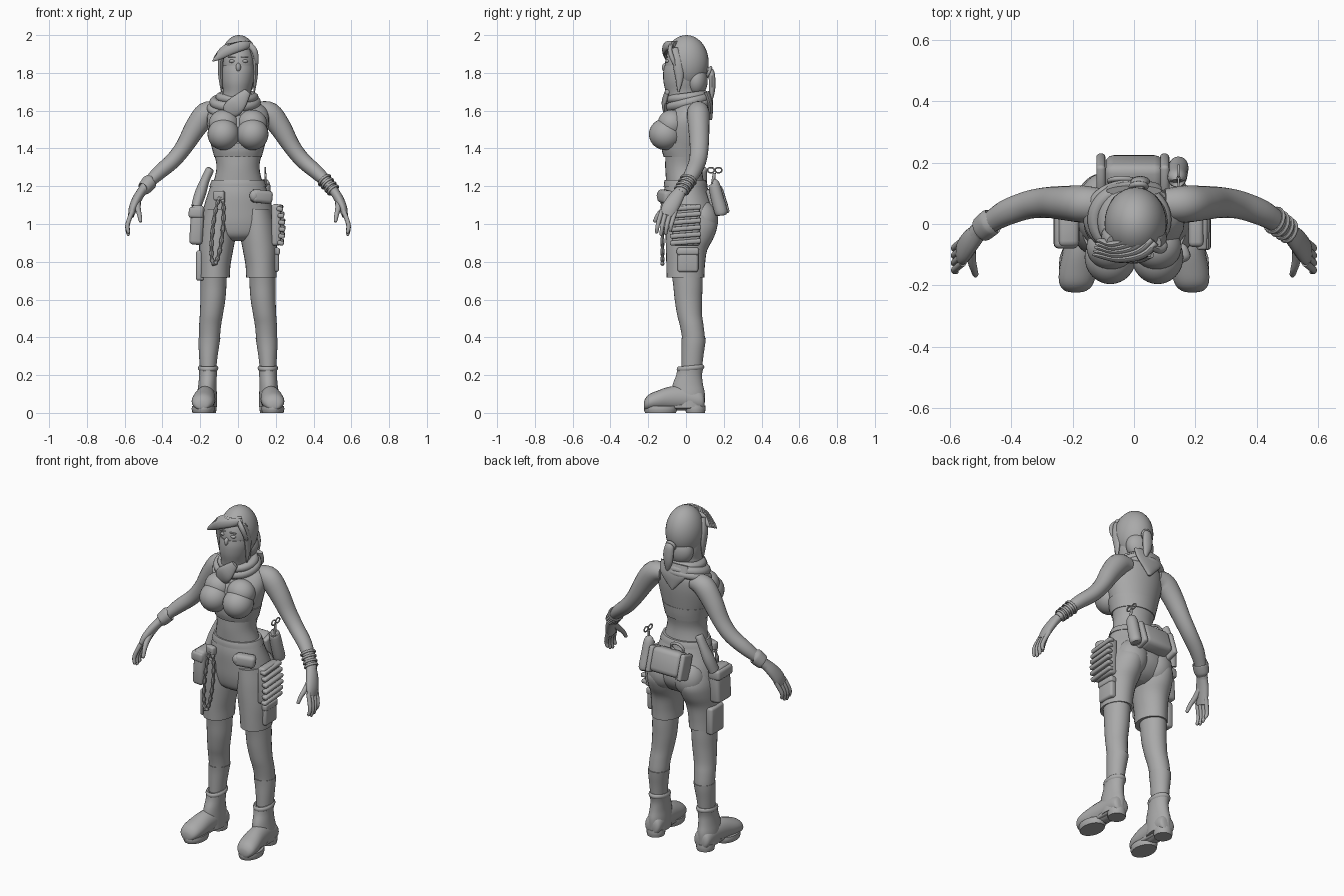
import bpy, bmesh, math
from mathutils import Vector, Matrix, Euler

mat = bpy.data.materials.new("clay_grey")
mat.diffuse_color = (0.4, 0.4, 0.4, 1)


def finish(name, bm, mirror=False):
    bmesh.ops.recalc_face_normals(bm, faces=bm.faces)
    me = bpy.data.meshes.new(name)
    bm.to_mesh(me)
    bm.free()
    me.materials.append(mat)
    ob = bpy.data.objects.new(name, me)
    bpy.context.collection.objects.link(ob)
    if mirror:
        ob.modifiers.new("mirror", 'MIRROR').use_mirror_merge = False
    return ob


def smooth_path(pts, steps):
    """Catmull-Rom through (x, y, z, ra, rb) sections."""
    out, n = [], len(pts)
    for i in range(n - 1):
        a, b, c, d = pts[max(i - 1, 0)], pts[i], pts[i + 1], pts[min(i + 2, n - 1)]
        for k in range(steps):
            t = k / steps
            out.append([0.5 * (2 * q + (r - p) * t + (2 * p - 5 * q + 4 * r - s) * t * t
                               + (3 * q - p - 3 * r + s) * t ** 3) for p, q, r, s in zip(a, b, c, d)])
    return out + [list(pts[-1])]


def loft(name, pts, mirror=False, axis=None, ref=(0, 1, 0), closed=False, sides=20, steps=4):
    """Elliptical sections swept along a path."""
    if not closed:
        pts = smooth_path(pts, steps)
    bm, rings, n = bmesh.new(), [], len(pts)
    P = [Vector(p[:3]) for p in pts]
    for i, p in enumerate(pts):
        if axis:
            t = Vector(axis)
        elif closed:
            t = (P[(i + 1) % n] - P[i - 1]).normalized()
        else:
            t = (P[min(i + 1, n - 1)] - P[max(i - 1, 0)]).normalized()
        u = t.cross(Vector(ref)).normalized()
        v = t.cross(u)
        rings.append([bm.verts.new(P[i] + u * max(p[3], .001) * math.cos(a) + v * max(p[4], .001) * math.sin(a))
                      for a in (2 * math.pi * k / sides for k in range(sides))])
    for i in range(n if closed else n - 1):
        r, s = rings[i], rings[(i + 1) % n]
        for k in range(sides):
            j = (k + 1) % sides
            bm.faces.new((r[k], r[j], s[j], s[k]))
    if not closed:
        bm.faces.new(rings[0])
        bm.faces.new(rings[-1])
    return finish(name, bm, mirror)


def stack(name, rows, mirror=False):
    """Horizontal sections: (z, centre x, half width, front y, back y)."""
    return loft(name, [(cx, (f + b) / 2, z, rx, (b - f) / 2) for z, cx, rx, f, b in rows],
                mirror, axis=(0, 0, 1), sides=28)


def hoop(name, c, rx, ry, ra, rb, tilt=0, mirror=False, rot=(0, 0, 0), n=40):
    R = Euler(rot).to_matrix()
    pts = []
    for i in range(n):
        a = 2 * math.pi * i / n
        p = Vector(c) + R @ Vector((rx * math.cos(a), ry * math.sin(a), tilt * math.sin(a)))
        pts.append((*p, ra, rb))
    return loft(name, pts, mirror, ref=R @ Vector((0, 0, 1)), closed=True, sides=10)


def ball(name, c, s, mirror=False, rot=(0, 0, 0), cut=None):
    bm = bmesh.new()
    M = Matrix.Translation(c) @ Euler(rot).to_matrix().to_4x4() @ Matrix.Diagonal((*s, 1))
    bmesh.ops.create_uvsphere(bm, u_segments=32, v_segments=20, radius=1, matrix=M)
    if cut:
        bmesh.ops.delete(bm, geom=[f for f in bm.faces if cut(f.calc_center_median())], context='FACES')
    return finish(name, bm, mirror)


def box(name, c, s, rot=(0, 0, 0), bevel=.012, mirror=False):
    bm = bmesh.new()
    M = Matrix.Translation(c) @ Euler(rot).to_matrix().to_4x4() @ Matrix.Diagonal((*s, 1))
    bmesh.ops.create_cube(bm, size=1, matrix=M)
    bmesh.ops.bevel(bm, geom=bm.edges[:], offset=bevel, segments=3, affect='EDGES', profile=.5)
    return finish(name, bm, mirror)


# Torso, neck and cropped top
stack("torso", [(1.16, 0, .145, -.1, .11), (1.22, 0, .13, -.105, .095), (1.30, 0, .114, -.11, .085),
                (1.38, 0, .128, -.11, .1), (1.47, 0, .152, -.12, .115), (1.55, 0, .165, -.11, .125),
                (1.61, 0, .15, -.07, .125), (1.65, 0, .10, -.05, .115), (1.70, 0, .06, -.05, .08),
                (1.78, 0, .055, -.05, .07)])
stack("top_band", [(1.355, 0, .126, -.118, .1), (1.39, 0, .135, -.128, .106), (1.43, 0, .146, -.13, .11)])
ball("bust", (.077, -.108, 1.475), (.084, .088, .084), True)
ball("upper_bust", (.075, -.075, 1.53), (.08, .075, .075), True)

# Arms and hands
loft("arm", [(.10, .065, 1.60, .045, .05), (.165, .065, 1.585, .062, .06), (.225, .068, 1.51, .057, .056),
             (.285, .07, 1.41, .046, .05), (.345, .062, 1.335, .042, .046), (.42, .035, 1.27, .038, .042),
             (.475, 0, 1.215, .029, .034), (.515, -.032, 1.165, .025, .032)], True)
loft("palm", [(.505, -.025, 1.18, .024, .03), (.533, -.055, 1.135, .025, .04), (.555, -.085, 1.085, .023, .044),
              (.566, -.1, 1.045, .016, .038)], True)
for i, dz in enumerate((.012, 0, .006, .022)):
    y = -.135 + i * .024
    loft("finger", [(.558, y + .008, 1.07, .013, .012), (.578, y - .008, 1.02, .012, .012),
                    (.586, y - .016, .98 + dz / 2, .011, .011), (.58, y - .02, .945 + dz, .009, .009),
                    (.577, y - .02, .939 + dz, .003, .003)], True, sides=10)
loft("thumb", [(.528, -.06, 1.13, .015, .018), (.53, -.11, 1.085, .015, .016), (.522, -.145, 1.05, .012, .013),
               (.516, -.165, 1.015, .009, .01), (.515, -.168, 1.01, .002, .002)], True, sides=10)

# Wrist bands
turn = (.35, 2.42, 0)
for i, k in enumerate((0, .35, .7, 1)):
    c = Vector((.458, .012, 1.232)).lerp(Vector((.503, -.022, 1.18)), k)
    hoop("wrist_band", c, .037 - .005 * k, .041 - .004 * k, .006, .007, rot=turn, n=24)
cuff = [(-.465, .008, 1.225, .035, .04), (-.469, .005, 1.221, .041, .045), (-.495, -.016, 1.19, .037, .043),
        (-.499, -.019, 1.186, .03, .036)]
loft("wrist_cuff", cuff)

# Shorts
stack("shorts_hips", [(1.225, 0, .138, -.108, .104), (1.16, 0, .16, -.118, .125), (1.08, 0, .184, -.115, .155),
                      (1.0, 0, .195, -.108, .158), (.94, 0, .165, -.09, .12), (.91, 0, .07, -.05, .07)])
stack("shorts_leg", [(1.08, .095, .08, -.105, .13), (1.0, .103, .095, -.108, .165), (.93, .109, .096, -.108, .148),
                     (.86, .116, .09, -.106, .112), (.78, .122, .082, -.104, .1), (.718, .124, .081, -.102, .097)], True)
ball("seat_curve", (.085, .085, 1.02), (.09, .085, .105), True)
stack("waistband", [(1.195, 0, .153, -.118, .116), (1.215, 0, .146, -.117, .112), (1.232, 0, .139, -.113, .105)])

# Legs and socks
stack("leg", [(.76, .128, .07, -.08, .088), (.68, .130, .069, -.068, .088), (.6, .133, .066, -.06, .085),
              (.52, .141, .061, -.047, .085), (.46, .148, .058, -.032, .093), (.39, .152, .055, -.02, .1),
              (.32, .156, .048, -.02, .093), (.25, .159, .041, -.02, .082), (.2, .16, .04, -.02, .08)], True)
stack("sock", [(.397, .151, .058, -.025, .105), (.36, .154, .055, -.023, .101), (.3, .157, .049, -.023, .092),
               (.22, .159, .042, -.023, .083)], True)

# Boots
stack("boot_shaft", [(.03, .165, .054, -.07, .098), (.1, .164, .052, -.075, .1), (.15, .162, .048, -.07, .09),
                     (.2, .159, .047, -.052, .085), (.24, .158, .05, -.045, .092)], True)
hoop("boot_collar", (.158, .024, .237), .043, .062, .011, .014, .006, True)
loft("boot_foot", [(.164, .098, .055, .03, .03), (.164, .08, .065, .05, .055), (.168, 0, .078, .052, .065),
                   (.175, -.08, .076, .056, .064), (.183, -.15, .066, .061, .052), (.188, -.195, .056, .055, .042),
                   (.19, -.217, .045, .036, .028), (.19, -.223, .04, .012, .01)], True, axis=(0, 1, 0), ref=(0, 0, 1))
loft("boot_sole", [(.184, -.135, 0, .057, .082), (.184, -.135, .018, .061, .088), (.184, -.135, .036, .06, .087)],
     True, axis=(0, 0, 1))
loft("boot_heel", [(.165, .05, 0, .048, .05), (.165, .05, .02, .051, .053), (.165, .05, .04, .05, .052)],
     True, axis=(0, 0, 1))
box("boot_shank", (.172, -.04, .036), (.085, .14, .028), bevel=.01, mirror=True)

# Head, eyes and face covering
ball("head", (.004, -.005, 1.84), (.087, .106, .14))
for x in (-.032, .036):
    ball("eye", (x, -.097, 1.862), (.017, .012, .009))
    box("brow", (x, -.1, 1.884), (.04, .012, .007), bevel=.003)
stack("face_scarf", [(1.838, .002, .086, -.115, .08), (1.80, .001, .088, -.121, .08), (1.75, -.002, .084, -.119, .08),
                     (1.70, -.005, .075, -.108, .08), (1.66, -.01, .085, -.1, .1), (1.61, -.012, .115, -.09, .115)])
ball("nose_bridge", (.002, -.108, 1.828), (.014, .02, .024))

# Neck scarf folds and hanging corner
hoop("scarf_fold_upper", (-.005, .008, 1.672), .088, .088, .026, .024, .012)
hoop("scarf_fold_middle", (-.015, .015, 1.645), .112, .098, .025, .026, .025)
hoop("scarf_fold_lower", (-.022, .022, 1.615), .122, .1, .022, .022, .036)
loft("scarf_front_drape", [(.05, -.1, 1.70, .02, .012), (.0, -.115, 1.64, .045, .014), (-.04, -.1, 1.60, .045, .016),
                           (-.06, -.088, 1.575, .015, .01)])
loft("scarf_back_corner", [(0, .108, 1.70, .09, .018), (0, .126, 1.64, .085, .016), (0, .13, 1.59, .045, .012),
                           (0, .13, 1.55, .008, .008)])

# Hair: cap, swept fringe, side locks and ponytail
ball("hair_cap", (.005, .002, 1.855), (.101, .118, .145), cut=lambda p: p.y < -.04 and p.z < 1.915)
for i in range(5):
    d = i * .012
    loft("fringe_lock", [(.07 - d, -.06 + d, 1.95 + d / 2, .014, .012), (.03 - d, -.10 + d, 1.945, .024, .012),
                         (-.04 - d / 2, -.115 + d, 1.922, .026, .012), (-.10, -.105 + d, 1.886 + d / 4, .018, .01),
                         (-.135 + d / 4, -.1 + d, 1.862 + d / 2, .003, .003)], sides=12)
loft("fringe_short", [(.055, -.075, 1.955, .014, .01), (.085, -.085, 1.92, .016, .012), (.098, -.07, 1.87, .012, .012),
                      (.1, -.055, 1.83, .003, .003)], sides=12)
loft("side_lock", [(.075, -.06, 1.93, .014, .02), (.092, -.045, 1.86, .014, .028), (.092, -.035, 1.78, .012, .022),
                   (.086, -.04, 1.70, .004, .005)], True, sides=12)
ball("hair_nape", (.005, .055, 1.76), (.085, .06, .085))
hoop("hair_tie", (.015, .122, 1.805), .024, .024, .009, .009, rot=(1.2, 0, 0), n=24)
loft("ponytail", [(.012, .105, 1.815, .016, .014), (.015, .13, 1.808, .026, .018), (.02, .138, 1.765, .032, .018),
                  (.022, .138, 1.715, .028, .017), (.028, .135, 1.67, .014, .01), (.03, .132, 1.65, .003, .003)], sides=14)

# Rear pack with end straps, bottle and shears
box("rear_pack", (.0, .165, 1.125), (.19, .095, .145), (.3, 0, 0), .028)
for x in (-.108, .1):
    box("pack_strap", (x, .168, 1.12), (.03, .09, .15), (.3, 0, 0), .012)
loft("bottle", [(.14, .14, 1.22, .018, .018), (.14, .148, 1.21, .03, .03), (.142, .165, 1.14, .033, .034),
                (.145, .187, 1.06, .032, .034), (.145, .19, 1.048, .02, .02)])
loft("shears_blade", [(.145, .14, 1.20, .006, .01), (.145, .15, 1.27, .006, .008)])
for y in (.132, .172):
    hoop("shears_grip", (.145, y, 1.285), .014, .018, .004, .004, rot=(0, math.pi / 2, 0), n=20)
hoop("rear_coil", (-.04, .14, 1.21), .04, .03, .008, .008, rot=(1.3, 0, 0), n=24)

# Hip holster on one side
loft("holster", [(-.145, .085, 1.295, .014, .02), (-.15, .085, 1.285, .022, .026), (-.175, .082, 1.23, .024, .03),
                 (-.2, .07, 1.16, .03, .036), (-.222, .05, 1.09, .026, .034)])
box("thigh_pouch", (-.218, -.01, .995), (.07, .13, .21), (0, .06, 0), .02)
box("thigh_pouch_flap", (-.222, -.01, 1.06), (.078, .14, .06), (0, .06, 0), .016)
box("leg_pocket", (-.2, .01, .78), (.045, .12, .16), bevel=.014)

# Ribbed panel and pocket on the other side
box("rib_panel", (.202, .0, .995), (.05, .15, .22), bevel=.016)
for i in range(6):
    box("rib", (.222 + .012 * math.sin(i * .55), -.002, 1.085 - i * .036), (.034, .165, .024), (.08, .15, 0), .009)
box("side_pocket", (.196, .01, .81), (.042, .11, .13), bevel=.014)
box("side_pocket_flap", (.199, .01, .855), (.046, .118, .04), bevel=.012)

# Front belt pouch and hanging rope loop
box("belt_pouch", (.125, -.108, 1.145), (.115, .06, .07), (0, .1, .4), .02)
ball("belt_knot", (.085, -.135, 1.15), (.024, .02, .03))
box("belt_buckle", (-.1, -.112, 1.15), (.06, .035, .05), (0, 0, -.3), .01)
n = 72
rope = []
for i in range(n):
    a = 2 * math.pi * i / n
    r = .011 if i % 4 < 2 else .007
    rope.append((-.108 + .027 * math.cos(a) + .018 * math.sin(a), -.125, .965 + .178 * math.sin(a), r, r))
loft("rope_loop", rope, closed=True, sides=8)

# Smooth shading with crisp edges
bpy.ops.object.select_all(action='SELECT')
bpy.context.view_layer.objects.active = bpy.context.selected_objects[0]
bpy.ops.object.shade_smooth_by_angle(angle=math.radians(40))
